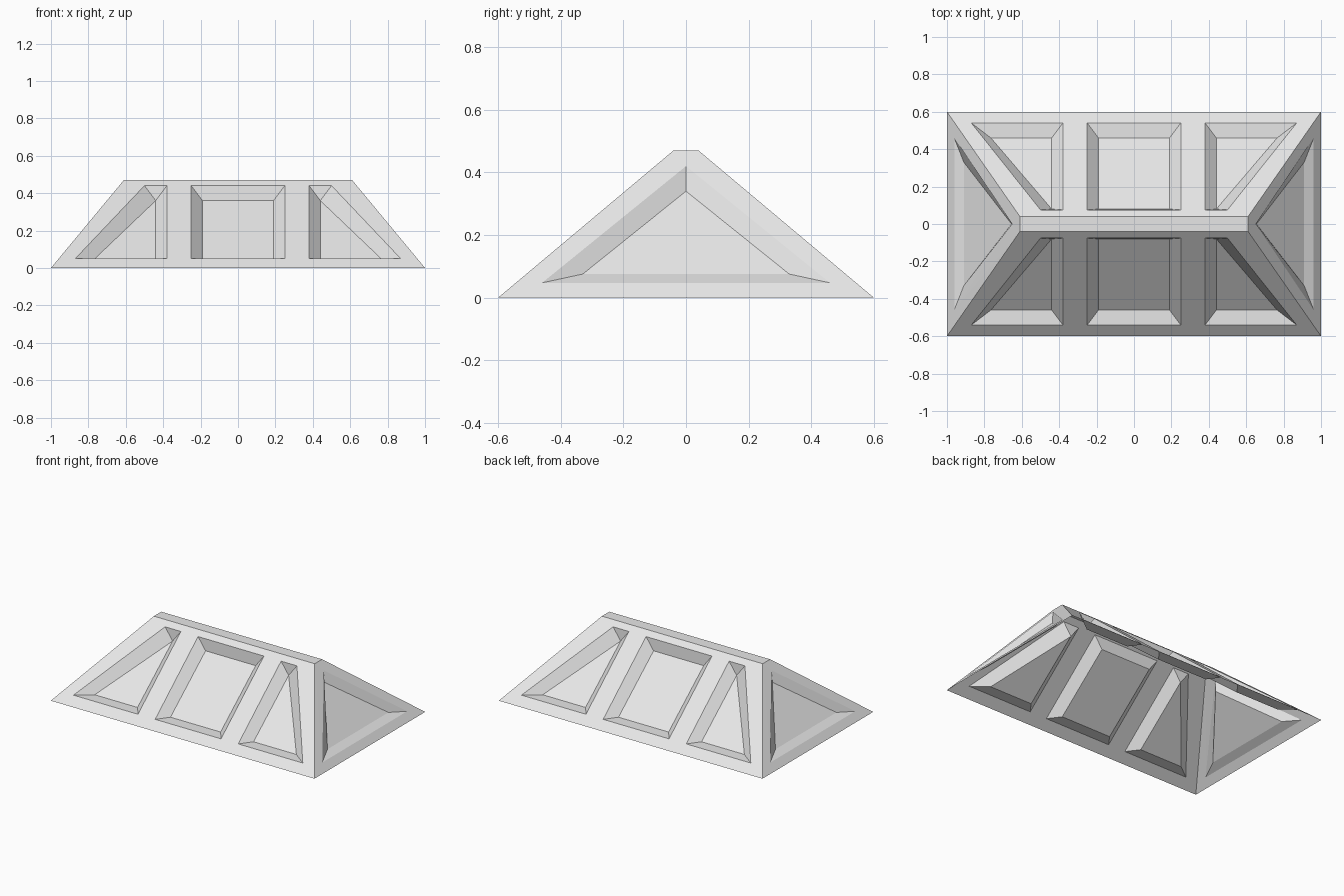
import bpy, bmesh
from mathutils import Vector

if "Cube" in bpy.data.objects:
    bpy.data.objects.remove(bpy.data.objects["Cube"], do_unlink=True)

HEIGHT, BASE_X, BASE_Y, RIDGE_X, RIDGE_Y = 0.47, 1.0, 0.6, 0.61, 0.04

grey = bpy.data.materials.new("light_grey")
grey.use_nodes = True
colour = (0.8, 0.8, 0.8, 1)
grey.diffuse_color = colour
grey.node_tree.nodes["Principled BSDF"].inputs["Base Color"].default_value = colour

bm = bmesh.new()


def add_loop(points):
    verts = [bm.verts.new(p) for p in points]
    return verts, [bm.edges.new((v, verts[i - 1])) for i, v in enumerate(verts)]


def add_side(outline, panels):
    """One frame face with recessed panels, each an outer loop and a floor loop."""
    edges = add_loop(outline)[1]
    for rim_points, floor_points in panels:
        rim, rim_edges = add_loop(rim_points)
        edges += rim_edges
        floor = [bm.verts.new(p) for p in floor_points]
        for i in range(len(rim)):
            bm.faces.new((rim[i - 1], rim[i], floor[i], floor[i - 1]))
        bm.faces.new(floor)
    a, b, c = (Vector(p) for p in outline[:3])
    bmesh.ops.triangle_fill(bm, use_beauty=True, edges=edges,
                            normal=(b - a).cross(c - a).normalized())


def slope_y(z):
    return BASE_Y - z * (BASE_Y - RIDGE_Y) / HEIGHT


def floor_y(z):
    return 0.46 - (z - 0.05) * 1.226


# Panel shapes on the long slopes, as x and z
centre = ([(-0.25, 0.05), (0.25, 0.05), (0.25, 0.44), (-0.25, 0.44)],
          [(-0.19, 0.05), (0.19, 0.05), (0.19, 0.36), (-0.19, 0.36)])
corner = ([(0.38, 0.05), (0.87, 0.05), (0.5, 0.44), (0.38, 0.44)],
          [(0.44, 0.05), (0.765, 0.05), (0.44, 0.36), (0.44, 0.36)])


def place(shape, side, mirror):
    rim, floor = shape
    return ([(mirror * x, side * slope_y(z), z) for x, z in rim],
            [(mirror * x, side * floor_y(z), z) for x, z in floor])


for s in (-1, 1):
    # Long slope with three panels
    add_side([(-BASE_X, s * BASE_Y, 0), (BASE_X, s * BASE_Y, 0),
              (RIDGE_X, s * RIDGE_Y, HEIGHT), (-RIDGE_X, s * RIDGE_Y, HEIGHT)],
             [place(centre, s, 1), place(corner, s, 1), place(corner, s, -1)])
    # Hipped end with one triangular panel
    add_side([(s * BASE_X, -BASE_Y, 0), (s * BASE_X, BASE_Y, 0),
              (s * RIDGE_X, RIDGE_Y, HEIGHT), (s * RIDGE_X, -RIDGE_Y, HEIGHT)],
             [([(s * 0.961, -0.46, 0.047), (s * 0.961, 0.46, 0.047), (s * 0.651, 0, 0.42)],
               [(s * 0.91, -0.33, 0.075), (s * 0.91, 0.33, 0.075), (s * 0.655, 0, 0.34)])])

# Flat ridge cap
cap = bm.faces.new(add_loop([(x * RIDGE_X, y * RIDGE_Y, HEIGHT)
                             for x, y in ((-1, -1), (1, -1), (1, 1), (-1, 1))])[0])

# Weld the shell and point every face outward
bmesh.ops.remove_doubles(bm, verts=bm.verts[:], dist=0.0005)
bmesh.ops.recalc_face_normals(bm, faces=bm.faces[:])
bm.normal_update()
top = max(bm.faces, key=lambda f: f.calc_center_median().z)
if top.normal.z < 0:
    bmesh.ops.reverse_faces(bm, faces=bm.faces[:])

mesh = bpy.data.meshes.new("panelled_hip_roof")
bm.to_mesh(mesh)
bm.free()
mesh.materials.append(grey)
roof = bpy.data.objects.new("panelled_hip_roof", mesh)
bpy.context.collection.objects.link(roof)
